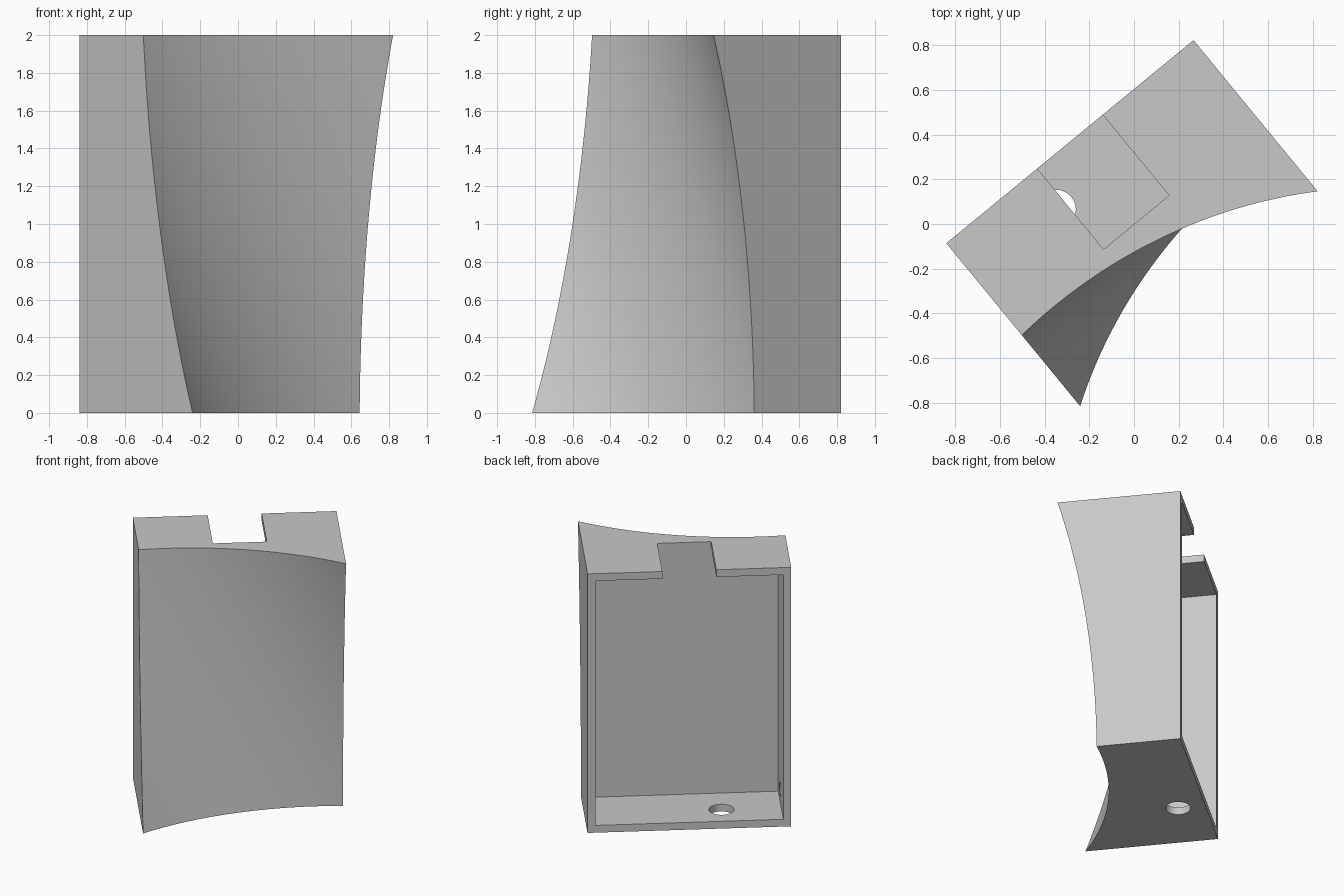
import bpy
import math
from mathutils import Vector

cube = bpy.data.objects.get("Cube")
if cube:
    bpy.data.objects.remove(cube, do_unlink=True)

WIDTH, HEIGHT, WALL, POCKET = 1.43, 2.0, 0.056, 0.467

grey = bpy.data.materials.new("light_grey")
grey.use_nodes = True
grey.diffuse_color = (0.58, 0.58, 0.58, 1)
grey.node_tree.nodes["Principled BSDF"].inputs["Base Color"].default_value = grey.diffuse_color


def box(name, low, high):
    """Axis-aligned box between two corners."""
    low, high = Vector(low), Vector(high)
    bpy.ops.mesh.primitive_cube_add(size=1, location=(low + high) / 2)
    ob = bpy.context.object
    ob.name = name
    ob.scale = high - low
    bpy.ops.object.transform_apply(location=True, rotation=False, scale=True)
    ob.data.materials.append(grey)
    return ob


def rod(name, center, axis, radius, length, sides):
    """Cylinder along any axis."""
    bpy.ops.mesh.primitive_cylinder_add(vertices=sides, radius=radius, depth=length, location=center)
    ob = bpy.context.object
    ob.name = name
    ob.rotation_euler = Vector(axis).to_track_quat('Z', 'Y').to_euler()
    bpy.ops.object.transform_apply(location=True, rotation=True, scale=True)
    ob.data.materials.append(grey)
    return ob


def cut(target, cutter):
    """Subtract the cutter, then remove it."""
    cutter.hide_render = True
    mod = target.modifiers.new(cutter.name, 'BOOLEAN')
    mod.operation = 'DIFFERENCE'
    mod.solver = 'EXACT'
    mod.object = cutter
    bpy.context.view_layer.objects.active = target
    bpy.ops.object.modifier_apply(modifier=mod.name)
    bpy.data.objects.remove(cutter, do_unlink=True)


# Solid block: back plane on y = 0, front towards -y
shell = box("hollow_housing", (0, -1.1, 0), (WIDTH, 0, HEIGHT))

# Concave front, scooped by a large cylinder leaning sideways
lean, radius, middle = math.radians(27.5), 1.88, 1.122
cut(shell, rod("front_scoop",
               (middle * math.cos(lean), -0.572 - radius, middle * math.sin(lean)),
               (-math.sin(lean), 0.028, math.cos(lean)), radius, 8, 256))

# Cavity open at the back
cut(shell, box("cavity", (WALL, -POCKET, WALL), (WIDTH - WALL, 0.2, HEIGHT - WALL)))

# Slot through the top wall
cut(shell, box("top_slot", (0.526, -POCKET, HEIGHT - 0.3), (0.905, 0.2, HEIGHT + 0.2)))

# Round hole in the floor and a shallow dimple inside the side wall
cut(shell, rod("floor_hole", (0.475, -0.195, 0), (0, 0, 1), 0.088, 0.3, 48))
cut(shell, rod("wall_dimple", (WALL, -0.3, 0.15), (1, 0, 0), 0.05, 0.06, 32))

# Turn the housing into place
shell.rotation_euler.z = math.radians(39.4)
shell.location = (-0.839, -0.086, 0)
bpy.ops.object.select_all(action='DESELECT')
shell.select_set(True)
bpy.context.view_layer.objects.active = shell
bpy.ops.object.transform_apply(location=True, rotation=True, scale=True)
bpy.ops.object.shade_smooth_by_angle(angle=math.radians(20))
